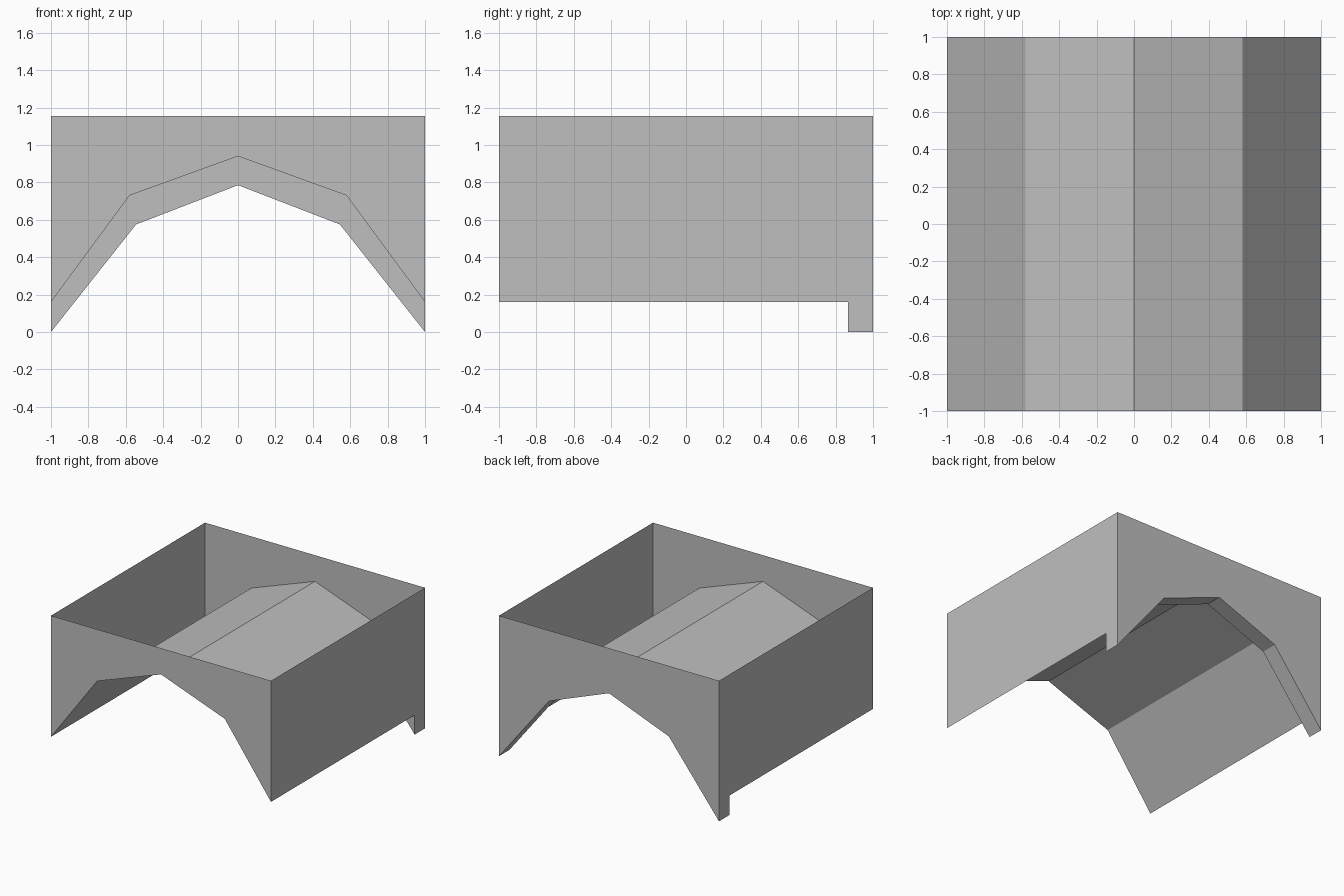
import bpy
import bmesh

cube = bpy.data.objects.get("Cube")
if cube:
    bpy.data.objects.remove(cube, do_unlink=True)

grey = bpy.data.materials.new("light grey")
grey.use_nodes = True
colour = (0.52, 0.52, 0.52, 1)
grey.diffuse_color = colour
grey.node_tree.nodes["Principled BSDF"].inputs["Base Color"].default_value = colour

TOP, FRONT, BACK, LIP = 1.155, -1, 1, 0.865


def mirrored(half):
    """Complete a profile given from the ridge to the right-hand eave."""
    return [(-x, z) for x, z in reversed(half[1:])] + half


upper = mirrored([(0, 0.94), (0.58, 0.73), (1, 0.16)])
lower = mirrored([(0, 0.785), (0.545, 0.575), (1, 0)])
rim = [(x, TOP) for x, z in upper]


def at(profile, y):
    return [(x, y, z) for x, z in profile]


def sheet(name, *strips):
    """Surface made from quad strips, each between two point rows."""
    bm = bmesh.new()
    for a, b in strips:
        rows = [[bm.verts.new(p) for p in row] for row in (a, b)]
        for i in range(len(a) - 1):
            bm.faces.new((rows[0][i], rows[0][i + 1], rows[1][i + 1], rows[1][i]))
    bmesh.ops.remove_doubles(bm, verts=bm.verts, dist=0.0001)
    mesh = bpy.data.meshes.new(name)
    bm.to_mesh(mesh)
    bm.free()
    mesh.materials.append(grey)
    bpy.context.collection.objects.link(bpy.data.objects.new(name, mesh))


# Gable walls, the back one reaching down to the lower arch
sheet("front_wall", (at(upper, FRONT), at(rim, FRONT)))
sheet("back_wall", (at(rim, BACK), at(lower, BACK)))

# Folded roof panel
sheet("roof_panel", (at(upper, FRONT), at(upper, BACK)))

# Arched lip under the rear edge: inner face and soffit
sheet("rear_lip",
      (at(lower, LIP), at(upper, LIP)),
      (at(lower, BACK), at(lower, LIP)))

# Side walls with a short foot at the rear
for name, x in (("left_wall", 1), ("right_wall", -1)):
    eave, foot = upper[0][1], lower[0][1]
    order = 1 if x > 0 else -1
    sheet(name,
          ([(x, y, eave) for y in (FRONT, LIP, BACK)][::order],
           [(x, y, TOP) for y in (FRONT, LIP, BACK)][::order]),
          ([(x, y, foot) for y in (LIP, BACK)][::order],
           [(x, y, eave) for y in (LIP, BACK)][::order]))
